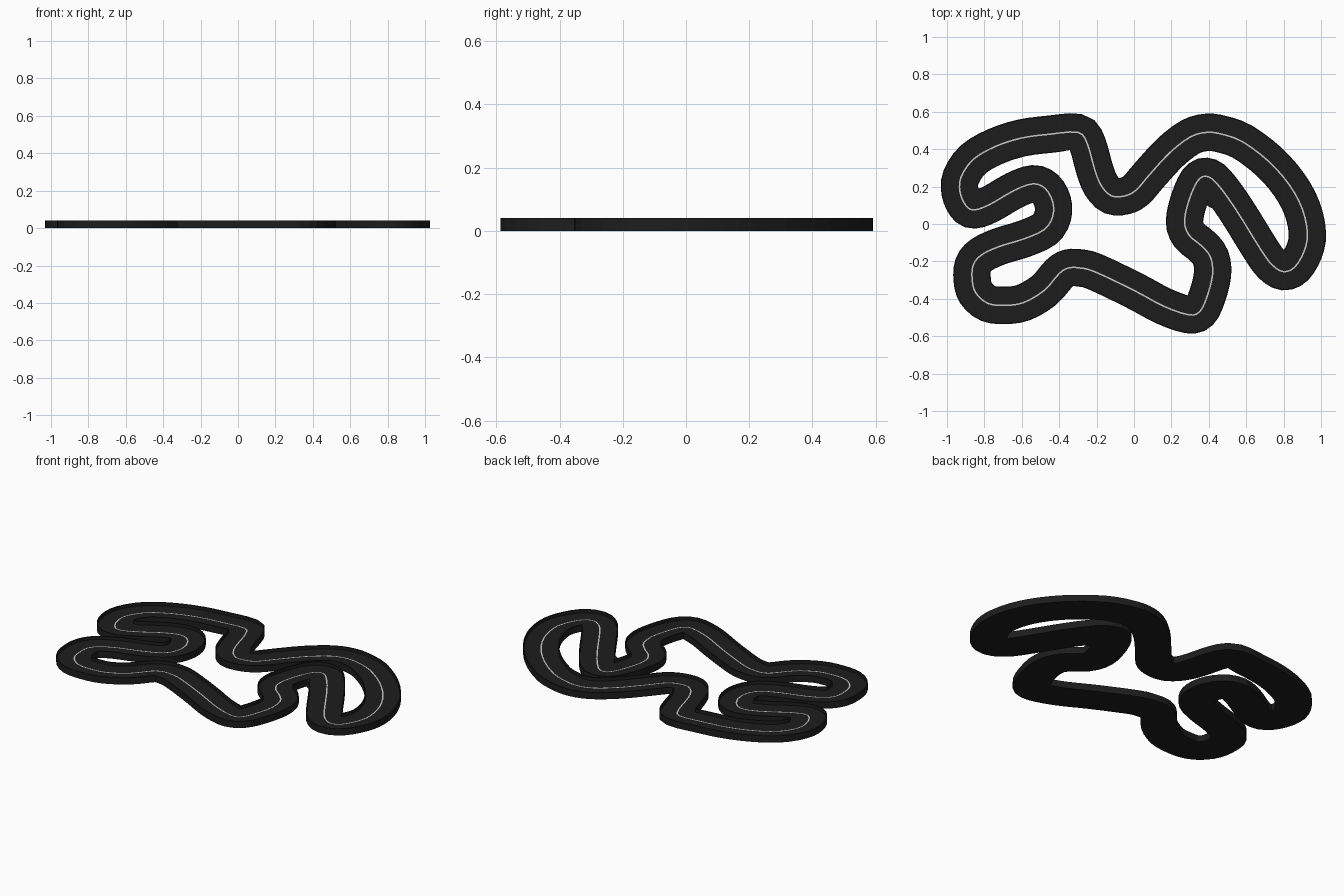
import bpy, bmesh
from mathutils import Vector

if "Cube" in bpy.data.objects:
    bpy.data.objects.remove(bpy.data.objects["Cube"])

HALF, RIM, BASE, TOP = 0.1, 0.006, 0.021, 0.041

# Centre line of the circuit, anticlockwise from the upper left corner
PATH = [(-.30, .49), (-.45, .48), (-.60, .46), (-.74, .415), (-.86, .345), (-.925, .25), (-.93, .17),
        (-.90, .10), (-.855, .075), (-.77, .105), (-.64, .18), (-.54, .215), (-.475, .19),
        (-.435, .12), (-.435, .04), (-.48, -.03), (-.59, -.08), (-.72, -.12), (-.815, -.165),
        (-.86, -.22), (-.865, -.30), (-.845, -.37), (-.78, -.425), (-.69, -.435), (-.59, -.42),
        (-.48, -.355), (-.40, -.265), (-.35, -.235), (-.29, -.235), (-.21, -.255), (0, -.355),
        (.16, -.44), (.29, -.485), (.35, -.47), (.39, -.39), (.42, -.27), (.41, -.18),
        (.365, -.12), (.295, -.06), (.27, .015), (.295, .13), (.34, .23), (.385, .255),
        (.44, .22), (.54, .085), (.68, -.14), (.74, -.22), (.80, -.255), (.86, -.23),
        (.91, -.145), (.927, -.05), (.90, .08), (.83, .21), (.72, .335), (.58, .44),
        (.47, .48), (.39, .49), (.30, .465), (.19, .38), (.08, .26), (.01, .18),
        (-.05, .15), (-.12, .15), (-.175, .205), (-.21, .29), (-.25, .43)]


def smooth_loop(pts, steps):
    """Closed Catmull-Rom curve through the points."""
    p, n, out = [Vector(q) for q in pts], len(pts), []
    for i in range(n):
        a, b, c, d = p[i - 1], p[i], p[(i + 1) % n], p[(i + 2) % n]
        for s in range(steps):
            t = s / steps
            out.append(0.5 * (2 * b + (c - a) * t + (2 * a - 5 * b + 4 * c - d) * t * t
                              + (3 * b - 3 * c + d - a) * t ** 3))
    return out


centre = smooth_loop(PATH, 3)
N = len(centre)


def offset(d):
    """Parallel line at distance d; folded points on tight bends are merged."""
    pts, good = [], []
    for i in range(N):
        t = (centre[(i + 1) % N] - centre[i - 1]).normalized()
        q = centre[i] + Vector((t.y, -t.x)) * d
        pts.append(q)
        good.append(min((q - c).length for c in centre) > abs(d) * 0.97)
    for i in range(N):
        if not good[i]:
            a = next(k for k in range(1, N) if good[i - k])
            b = next(k for k in range(1, N) if good[(i + k) % N])
            pts[i] = pts[i].copy()
            pts[i] = (pts[i - a] * b + pts[(i + b) % N] * a) / (a + b)
    return pts


def sweep(name, profile, colour):
    """Sweep a closed (offset, height) profile round the circuit."""
    bm = bmesh.new()
    rows = [[bm.verts.new((q.x, q.y, z)) for q in offset(d)] for d, z in profile]
    for a, b in zip(rows, rows[1:] + rows[:1]):
        for i in range(N):
            j = (i + 1) % N
            bm.faces.new((a[i], a[j], b[j], b[i]))
    bmesh.ops.recalc_face_normals(bm, faces=bm.faces)
    me = bpy.data.meshes.new(name)
    bm.to_mesh(me)
    bm.free()
    ob = bpy.data.objects.new(name, me)
    bpy.context.collection.objects.link(ob)
    mat = bpy.data.materials.new(name + "_colour")
    mat.diffuse_color = (*colour, 1)
    mat.use_nodes = True
    mat.node_tree.nodes["Principled BSDF"].inputs["Base Color"].default_value = mat.diffuse_color
    me.materials.append(mat)


# Road bed with a thin raised rim on both edges
I = HALF - RIM
sweep("road_bed", [(-HALF, 0), (HALF, 0), (HALF, TOP), (I, TOP), (I, BASE),
                   (-I, BASE), (-I, TOP), (-HALF, TOP)], (.012, .012, .012))
# Painted centre line
sweep("centre_line", [(-.004, BASE - .002), (.004, BASE - .002),
                      (.004, BASE + .001), (-.004, BASE + .001)], (.6, .6, .6))
